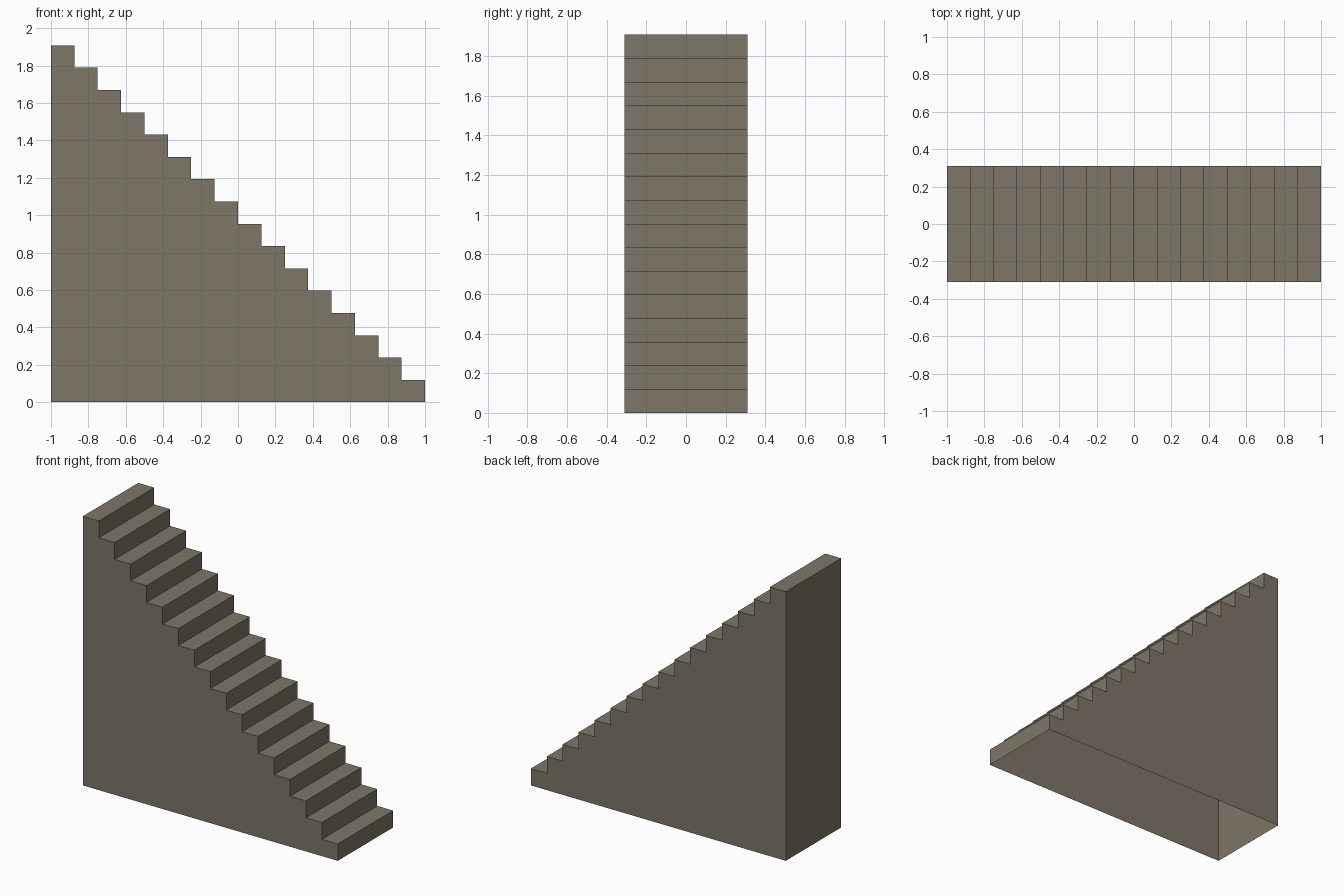
import bpy
import bmesh

if "Cube" in bpy.data.objects:
    bpy.data.objects.remove(bpy.data.objects["Cube"])

STEPS = 16
RUN = 2.0 / STEPS
HEIGHT = 1.908
RISE = HEIGHT / STEPS
HALF_WIDTH = 0.31

# Stepped side profile, from the bottom back corner round to the foot
profile = [(-1.0, 0.0)]
for i in range(STEPS):
    z = HEIGHT - i * RISE
    profile += [(-1.0 + i * RUN, z), (-1.0 + (i + 1) * RUN, z)]
profile.append((1.0, 0.0))

# Hollow shell: two sides, back wall, treads and risers, open underneath
bm = bmesh.new()
front = [bm.verts.new((x, -HALF_WIDTH, z)) for x, z in profile]
back = [bm.verts.new((x, HALF_WIDTH, z)) for x, z in profile]
bm.faces.new(front[::-1])
bm.faces.new(back)
for i in range(len(profile) - 1):
    bm.faces.new((front[i], front[i + 1], back[i + 1], back[i]))

mesh = bpy.data.meshes.new("staircase")
bm.to_mesh(mesh)
bm.free()
staircase = bpy.data.objects.new("staircase", mesh)
bpy.context.collection.objects.link(staircase)

# Plain stone colour
stone = bpy.data.materials.new("warm grey stone")
stone.diffuse_color = (0.21, 0.18, 0.138, 1.0)
stone.use_nodes = True
stone.node_tree.nodes["Principled BSDF"].inputs["Base Color"].default_value = stone.diffuse_color
mesh.materials.append(stone)
